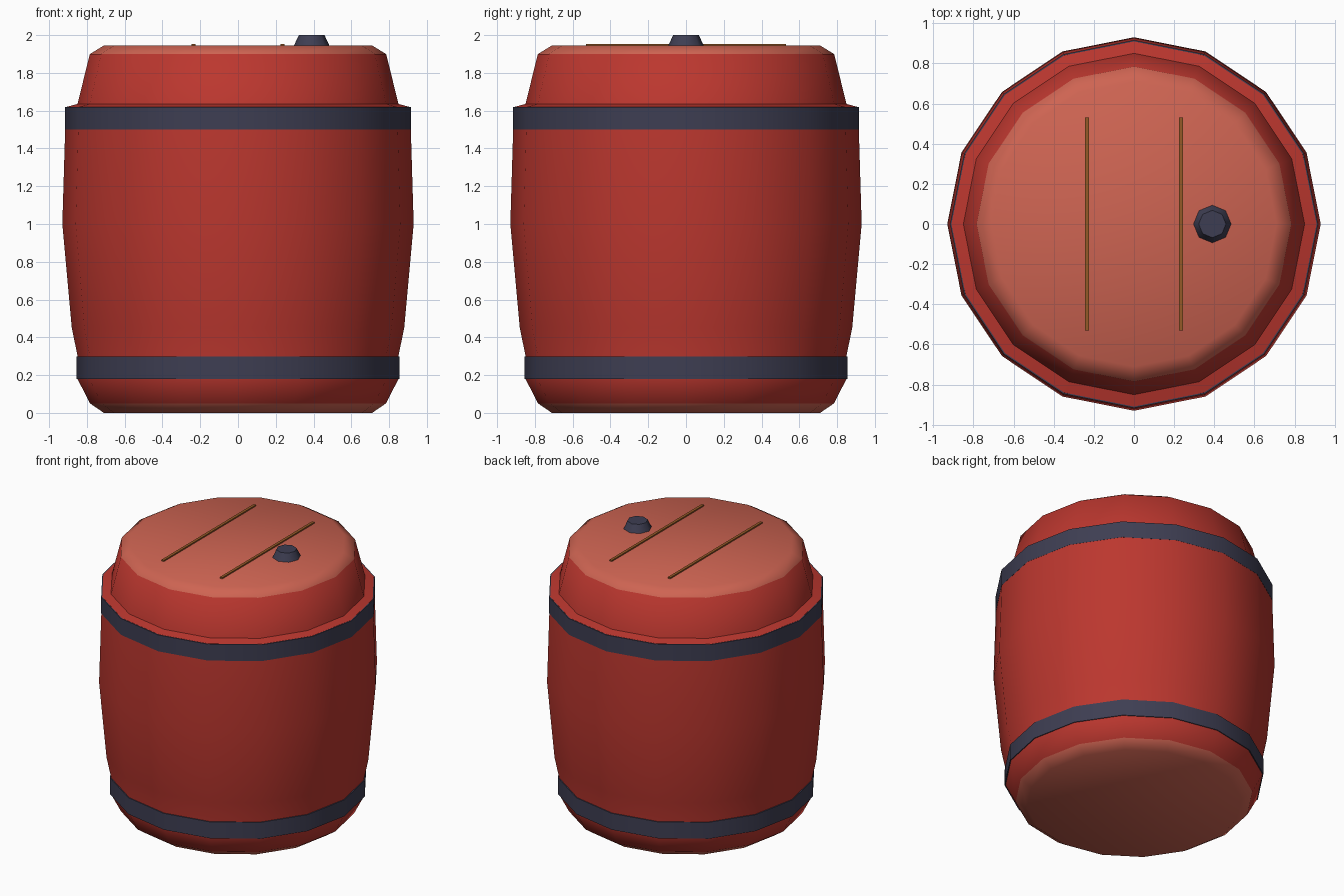
import bpy, bmesh, math

old = bpy.data.objects.get("Cube")
if old:
    bpy.data.objects.remove(old)


def material(name, rgb):
    m = bpy.data.materials.new(name)
    m.use_nodes = True
    color = (*rgb, 1)
    m.diffuse_color = color
    m.node_tree.nodes["Principled BSDF"].inputs["Base Color"].default_value = color
    return m


RED = material("red_paint", (0.50, 0.038, 0.028))
LID = material("salmon_wood", (0.62, 0.128, 0.085))
IRON = material("dark_iron", (0.048, 0.048, 0.085))
BROWN = material("brown_seam", (0.30, 0.10, 0.02))


def finish(bm, name, mats, angle):
    bmesh.ops.recalc_face_normals(bm, faces=bm.faces)
    me = bpy.data.meshes.new(name)
    bm.to_mesh(me)
    bm.free()
    for m in mats:
        me.materials.append(m)
    ob = bpy.data.objects.new(name, me)
    bpy.context.collection.objects.link(ob)
    if angle:
        bpy.ops.object.select_all(action='DESELECT')
        ob.select_set(True)
        bpy.context.view_layer.objects.active = ob
        bpy.ops.object.shade_smooth_by_angle(angle=math.radians(angle))
    return ob


def lathe(name, profile, mats, sides=16, closed=False, angle=50, rule=None):
    """Spin (radius, z) points; capped at both ends unless the profile is closed."""
    bm = bmesh.new()
    turns = [2 * math.pi * i / sides for i in range(sides)]
    rings = [[bm.verts.new((r * math.cos(a), r * math.sin(a), z)) for a in turns]
             for r, z in profile]
    pairs = list(zip(rings, rings[1:]))
    if closed:
        pairs.append((rings[-1], rings[0]))
    else:
        bm.faces.new(rings[0])
        bm.faces.new(rings[-1])
    for a, b in pairs:
        for i in range(sides):
            j = (i + 1) % sides
            bm.faces.new((a[i], a[j], b[j], b[i]))
    if rule:
        for f in bm.faces:
            f.material_index = rule(f.calc_center_median().z)
    return finish(bm, name, mats, angle)


# Barrel body with paler ends
body = [(0.71, 0), (0.783, 0.05), (0.85, 0.18), (0.849, 0.30), (0.88, 0.45),
        (0.93, 1.0), (0.915, 1.5), (0.909, 1.62), (0.85, 1.635),
        (0.784, 1.9), (0.71, 1.945)]
lathe("barrel_body", body, [RED, LID],
      rule=lambda z: int(z < 0.04 or z > 1.91))

# Iron hoops
for name, z, r in (("lower_hoop", 0.18, 0.856), ("upper_hoop", 1.50, 0.916)):
    top = z + 0.119
    lathe(name, [(r, z), (r, top), (r - 0.03, top), (r - 0.03, z)],
          [IRON], closed=True)

# Seams between the lid boards
for side, x in (("left", 0.235), ("right", -0.235)):
    bm = bmesh.new()
    bmesh.ops.create_cube(bm, size=1)
    bmesh.ops.scale(bm, vec=(0.02, 1.06, 0.016), verts=bm.verts)
    bmesh.ops.translate(bm, vec=(x, 0, 1.946), verts=bm.verts)
    finish(bm, side + "_lid_seam", [BROWN], 0)

# Bung plug
bung = lathe("bung_plug", [(0.096, 1.94), (0.068, 2.0)], [IRON], sides=8)
bung.location.x = 0.39
